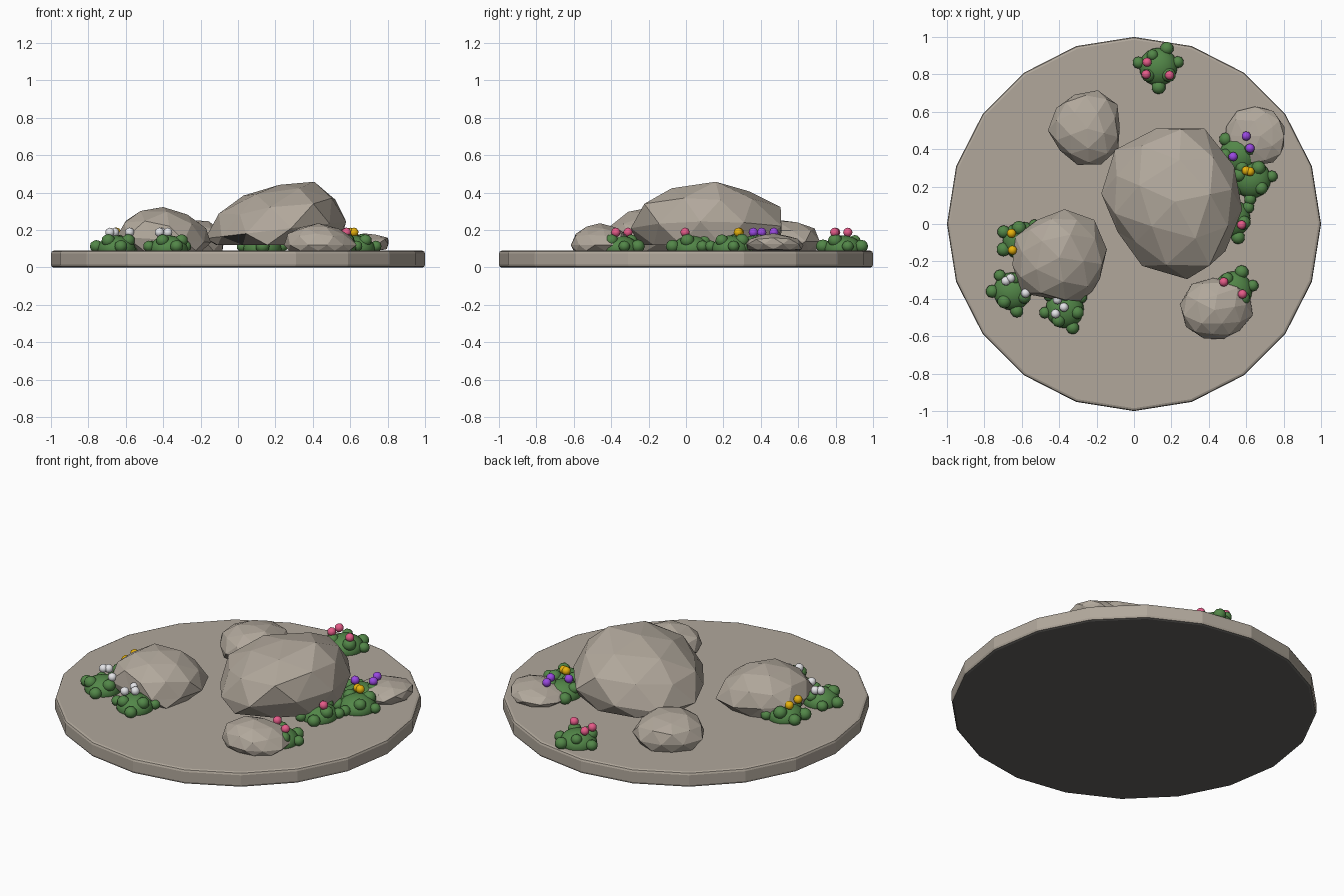
import bpy, bmesh, math, random
from mathutils import Vector

if "Cube" in bpy.data.objects:
    bpy.data.objects.remove(bpy.data.objects["Cube"])

random.seed(11)


def material(name, rgb):
    m = bpy.data.materials.new(name)
    m.diffuse_color = (*rgb, 1)
    m.use_nodes = True
    m.node_tree.nodes["Principled BSDF"].inputs["Base Color"].default_value = m.diffuse_color
    return m


STONE = material("warm grey stone", (0.44, 0.39, 0.33))
DARK = material("dark underside", (0.125, 0.12, 0.112))
LEAF = material("leaf green", (0.085, 0.24, 0.065))
PINK = material("pink", (0.78, 0.105, 0.25))
WHITE = material("white", (0.9, 0.9, 0.93))
YELLOW = material("golden yellow", (0.85, 0.47, 0.004))
PURPLE = material("purple", (0.32, 0.065, 0.75))


def finish(bm, name, mat, smooth=False):
    bm.normal_update()
    for f in bm.faces:
        f.smooth = smooth
        # stone faces that look straight down are dark
        if mat == STONE and f.normal.z < -0.8:
            f.material_index = 1
    me = bpy.data.meshes.new(name)
    bm.to_mesh(me)
    bm.free()
    me.materials.append(mat)
    if mat == STONE:
        me.materials.append(DARK)
    ob = bpy.data.objects.new(name, me)
    bpy.context.collection.objects.link(ob)
    return ob


# 20-sided ground disc with a small bevelled rim
bm = bmesh.new()
ring = [bm.verts.new((math.cos(i * math.pi / 10), math.sin(i * math.pi / 10), 0)) for i in range(20)]
base = bm.faces.new(ring)
top = bmesh.ops.extrude_face_region(bm, geom=[base], use_keep_orig=True)["geom"]
for v in top:
    if isinstance(v, bmesh.types.BMVert):
        v.co.z = 0.09
bmesh.ops.recalc_face_normals(bm, faces=bm.faces[:])
rim = [e for e in bm.edges if abs(e.verts[0].co.z - e.verts[1].co.z) < 1e-4]
bmesh.ops.bevel(bm, geom=rim, offset=0.015, segments=2, profile=0.5, affect='EDGES')
finish(bm, "ground_disc", STONE)


# Faceted rock: icosphere stretched to a plan outline (8 radii), tilted, cut flat below
def rock(name, x, y, z, height, floor, lean, tilt, radii):
    bm = bmesh.new()
    bmesh.ops.create_icosphere(bm, subdivisions=2, radius=1)
    spin = random.uniform(0, 6)
    for v in bm.verts:
        d = v.co.normalized()
        a = math.atan2(d.y, d.x) + spin
        t = (a / (math.pi / 4)) % 8
        i, f = int(t) % 8, t - int(t)
        r = radii[i] * (1 - f) + radii[(i + 1) % 8] * f
        flat = math.hypot(d.x, d.y) * r * random.uniform(0.92, 1.07)
        dx, dy = math.cos(a) * flat, math.sin(a) * flat
        h = z + height * d.z * random.uniform(0.88, 1.05) + tilt * dx
        up = max(d.z, 0)
        v.co = Vector((x + dx + lean * up, y + dy, max(h, floor)))
    finish(bm, name, STONE)


rock("large_rock", 0.2, 0.12, 0.2, 0.265, 0.12, 0.02, 0.12,
     (0.38, 0.40, 0.42, 0.42, 0.38, 0.32, 0.42, 0.41))
rock("left_rock", -0.41, -0.18, 0.15, 0.17, 0.09, 0.01, -0.06,
     (0.27, 0.28, 0.24, 0.25, 0.25, 0.25, 0.23, 0.28))
rock("back_rock", -0.25, 0.51, 0.14, 0.125, 0.09, 0.0, 0.0,
     (0.18, 0.20, 0.20, 0.20, 0.20, 0.19, 0.20, 0.22))
rock("front_rock", 0.45, -0.46, 0.12, 0.115, 0.09, -0.02, 0.0,
     (0.19, 0.20, 0.155, 0.19, 0.20, 0.19, 0.145, 0.17))
rock("right_rock", 0.645, 0.47, 0.12, 0.06, 0.09, 0.03, 0.04,
     (0.16, 0.18, 0.155, 0.16, 0.16, 0.17, 0.155, 0.18))


def ball(bm, x, y, z, r, squash=1.0, detail=3):
    new = bmesh.ops.create_icosphere(bm, subdivisions=detail, radius=r)["verts"]
    for v in new:
        v.co = Vector((v.co.x + x, v.co.y + y, v.co.z * squash + z))


# Bush: squashed mound, ring of leaf balls, and small round flowers on top
def bush(name, x, y, start, mat, flowers):
    bm = bmesh.new()
    ball(bm, x, y, 0.1, 0.102, 0.7)
    for i in range(7):
        a = math.radians(start) + i * math.tau / 7
        d = 0.108 if i % 2 == 0 else 0.07
        ball(bm, x + d * math.cos(a), y + d * math.sin(a), 0.2 - 0.8 * d,
             random.uniform(0.031, 0.039), 0.95, 2)
    # keep the leaves above the underside of the disc
    for v in bm.verts:
        v.co.z = max(v.co.z, 0.07)
    finish(bm, name, LEAF, True)
    bm = bmesh.new()
    for fx, fy in flowers:
        ball(bm, fx, fy, 0.188, 0.025, 1, 2)
    finish(bm, name + "_flowers", mat, True)


bush("back_bush", 0.13, 0.84, 65, PINK, ((0.07, 0.865), (0.065, 0.8), (0.19, 0.795)))
bush("left_bush", -0.65, -0.36, 180, WHITE, ((-0.685, -0.305), (-0.66, -0.29), (-0.58, -0.37)))
bush("front_left_bush", -0.37, -0.455, 190, WHITE, ((-0.41, -0.405), (-0.375, -0.445), (-0.42, -0.48)))
bush("behind_left_bush", -0.6, -0.09, 205, YELLOW, ((-0.655, -0.05), (-0.65, -0.14)))
bush("front_bush", 0.53, -0.355, 65, PINK, ((0.48, -0.31), (0.58, -0.375)))
bush("middle_right_bush", 0.52, 0.03, 290, PINK, ((0.575, -0.005),))
bush("right_bush", 0.63, 0.24, 265, YELLOW, ((0.6, 0.285), (0.62, 0.28)))
bush("back_right_bush", 0.56, 0.37, 130, PURPLE, ((0.6, 0.47), (0.62, 0.405), (0.53, 0.36)))
